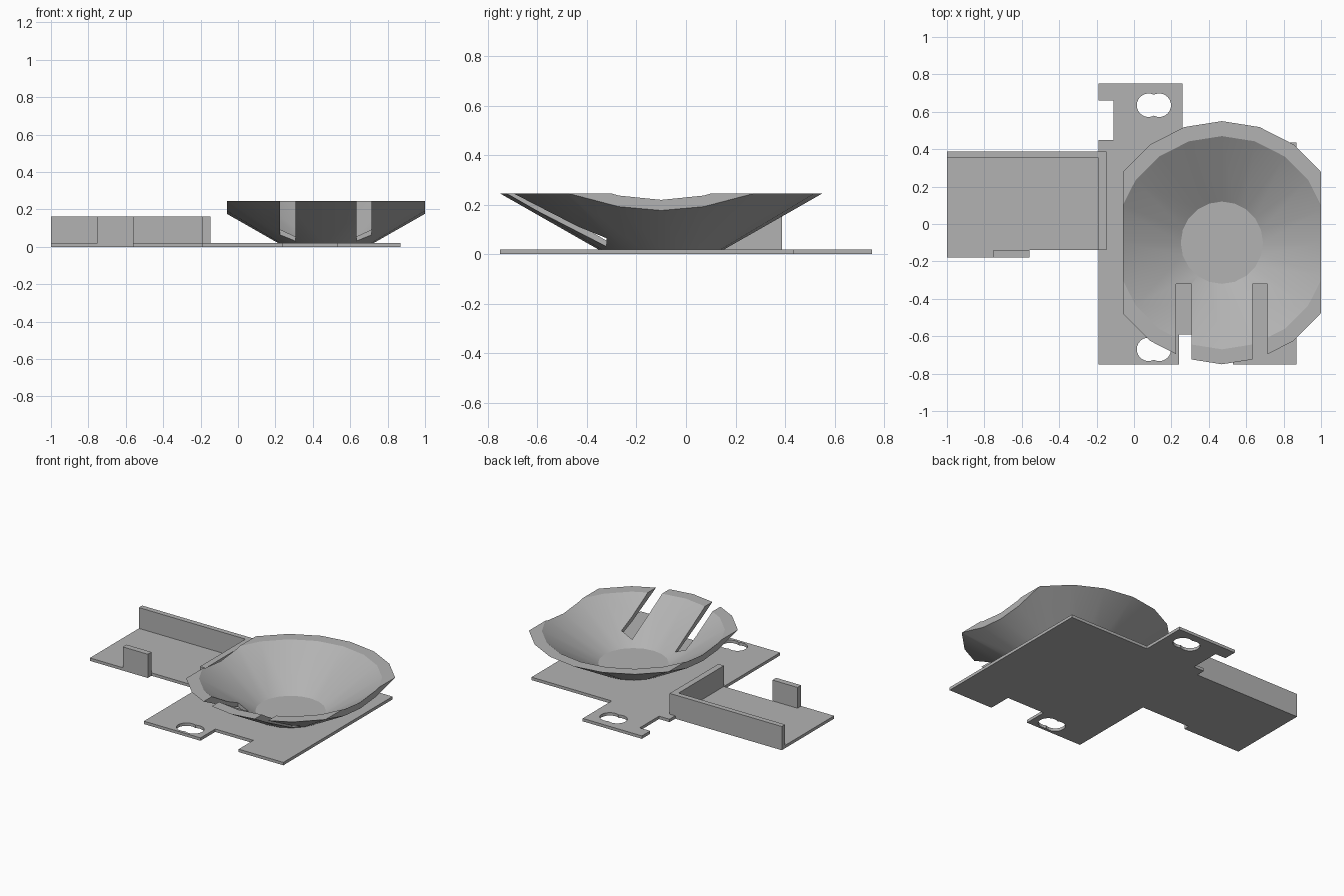
import bpy, bmesh, math

if "Cube" in bpy.data.objects:
    bpy.data.objects.remove(bpy.data.objects["Cube"], do_unlink=True)

GREY = (0.45, 0.45, 0.45, 1)
grey = bpy.data.materials.new("plain grey")
grey.use_nodes = True
grey.diffuse_color = GREY
grey.node_tree.nodes["Principled BSDF"].inputs["Base Color"].default_value = GREY

THICK = 0.02            # sheet thickness
WALL_TOP = 0.163
BOWL = (0.47, -0.10)    # bowl centre
SIDES = 20


def finish(name, bm):
    bmesh.ops.recalc_face_normals(bm, faces=bm.faces)
    mesh = bpy.data.meshes.new(name)
    bm.to_mesh(mesh)
    bm.free()
    mesh.materials.append(grey)
    ob = bpy.data.objects.new(name, mesh)
    bpy.context.collection.objects.link(ob)
    return ob


def extrude_outline(name, points, z0, z1):
    bm = bmesh.new()
    face = bm.faces.new([bm.verts.new((x, y, z0)) for x, y in points])
    out = bmesh.ops.extrude_face_region(bm, geom=[face], use_keep_orig=True)
    top = [v for v in out["geom"] if isinstance(v, bmesh.types.BMVert)]
    bmesh.ops.translate(bm, verts=top, vec=(0, 0, z1 - z0))
    return finish(name, bm)


def box(name, x0, x1, y0, y1, z0, z1):
    return extrude_outline(name, [(x0, y0), (x1, y0), (x1, y1), (x0, y1)], z0, z1)


def circle(cx, cy, r, n):
    return [(cx + r * math.sin(math.tau * i / n), cy + r * math.cos(math.tau * i / n))
            for i in range(n)]


def cut(ob, cutter):
    cutter.hide_render = True
    mod = ob.modifiers.new("cut", "BOOLEAN")
    mod.operation = "DIFFERENCE"
    mod.solver = "EXACT"
    mod.object = cutter
    bpy.context.view_layer.objects.active = ob
    bpy.ops.object.modifier_apply(modifier=mod.name)
    bpy.data.objects.remove(cutter, do_unlink=True)


# Base sheet with its side wing, notches and step
base = extrude_outline("base_plate", [
    (-0.19, -0.75), (0.24, -0.75), (0.24, -0.59), (0.53, -0.59), (0.53, -0.75),
    (0.87, -0.75), (0.87, 0.435), (0.26, 0.435), (0.26, 0.75), (-0.19, 0.75),
    (-0.19, 0.66), (-0.11, 0.66), (-0.11, 0.45), (-0.19, 0.45), (-0.19, 0.388),
    (-1, 0.388), (-1, -0.18), (-0.56, -0.18), (-0.56, -0.14), (-0.19, -0.14)], 0, THICK)

# Double-round mounting holes
for y in (0.635, -0.67):
    for x in (0.078, 0.135):
        cut(base, extrude_outline("hole_cutter", circle(x, y, 0.063, 24), -0.1, 0.1))

# Upright walls around the wing
extrude_outline("wing_wall", [
    (-1, 0.352), (-0.19, 0.352), (-0.19, -0.14), (-0.148, -0.14),
    (-0.148, 0.388), (-1, 0.388)], THICK, WALL_TOP)
box("front_tab", -0.75, -0.56, -0.18, -0.14, THICK, WALL_TOP)

# Flared bowl: closed ring of outer wall, rim, inner wall and underside
bm = bmesh.new()
rings = [[bm.verts.new((x, y, z)) for x, y in circle(*BOWL, r, SIDES)]
         for r, z in ((0.255, THICK), (0.65, 0.245), (0.57, 0.245), (0.22, THICK))]
for a, b in zip(rings, rings[1:] + rings[:1]):
    for i in range(SIDES):
        j = (i + 1) % SIDES
        bm.faces.new((a[i], a[j], b[j], b[i]))
bowl = finish("bowl", bm)

# Trim both bowl sides flat and cut the two front slots
for side in (-1, 1):
    near, far = sorted((BOWL[0] + side * 0.53, BOWL[0] + side * 0.9))
    cut(bowl, box("side_cutter", near, far, -1, 1, -0.1, 0.5))
    near, far = sorted((BOWL[0] + side * 0.163, BOWL[0] + side * 0.245))
    cut(bowl, box("slot_cutter", near, far, -1, -0.32, -0.1, 0.5))

# Smooth the cone while keeping its rim and cuts sharp
bpy.ops.object.select_all(action="DESELECT")
bowl.select_set(True)
bpy.context.view_layer.objects.active = bowl
bpy.ops.object.shade_smooth_by_angle(angle=math.radians(25))
